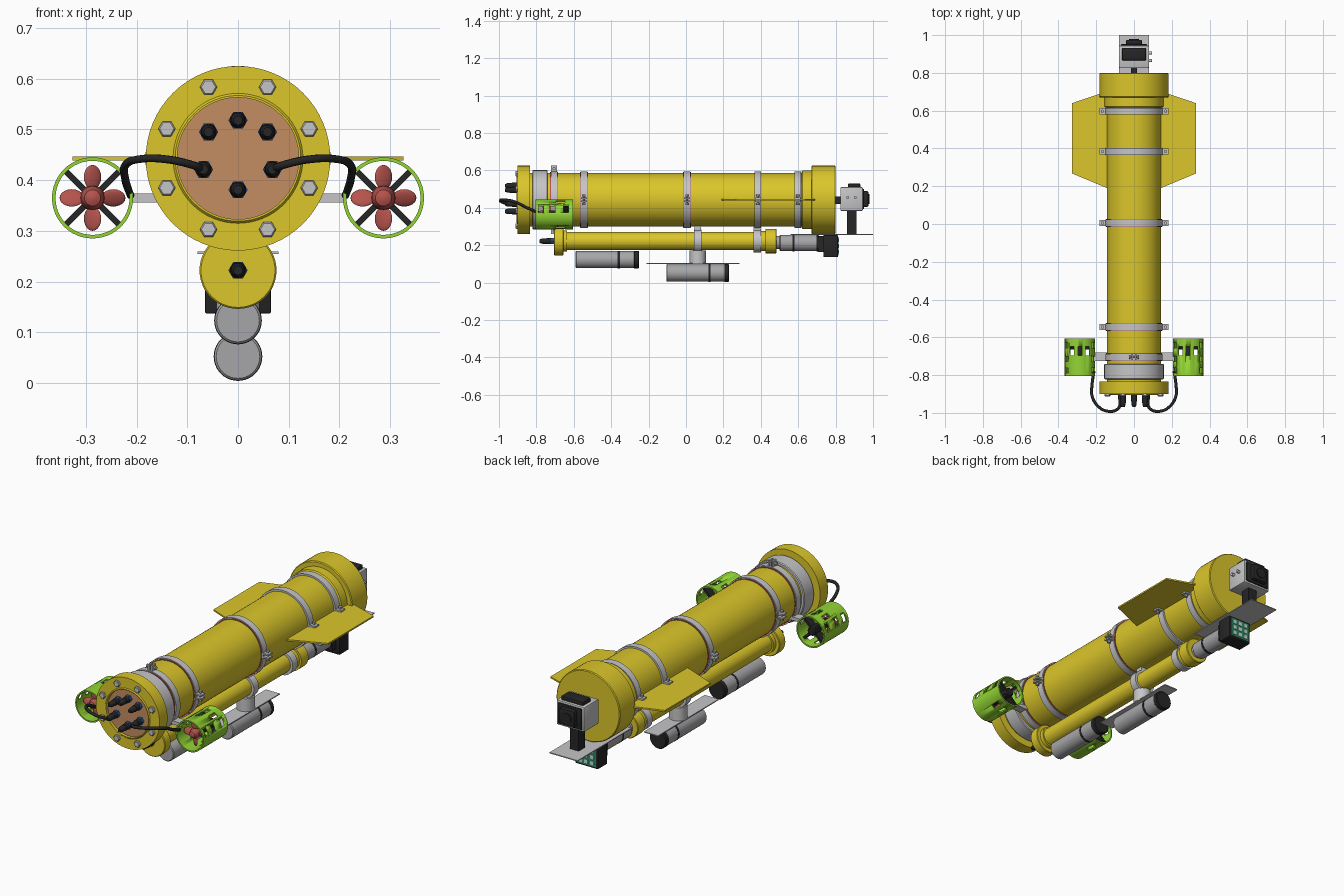
import bpy, bmesh, math
from mathutils import Matrix, Vector

if "Cube" in bpy.data.objects:
    bpy.data.objects.remove(bpy.data.objects["Cube"])

def mat(name, r, g, b):
    m = bpy.data.materials.new(name)
    m.diffuse_color = tuple((c / 255) ** 2.2 for c in (r, g, b)) + (1,)
    m.use_nodes = True
    m.node_tree.nodes["Principled BSDF"].inputs["Base Color"].default_value = m.diffuse_color
    return m

YELLOW = mat("hull yellow", 218, 197, 46)
GREY = mat("light grey", 196, 196, 198)
STEEL = mat("pod grey", 165, 165, 168)
BLACK = mat("black", 42, 42, 43)
GREEN = mat("lime green", 145, 212, 55)
COPPER = mat("copper", 196, 140, 98)
RED = mat("propeller red", 180, 84, 78)
BLUE = mat("connector blue", 40, 85, 150)
TEAL = mat("panel teal", 50, 140, 105)
WHITE = mat("lamp white", 190, 220, 208)
HZ = 0.443          # main hull axis height
TZ = 0.222          # lower tube axis height

def finish(name, bm, m, matrix=None):
    if matrix is not None:
        bm.transform(matrix)
    bmesh.ops.recalc_face_normals(bm, faces=bm.faces[:])
    for f in bm.faces:
        f.smooth = True
    for e in bm.edges:
        e.smooth = len(e.link_faces) == 2 and e.calc_face_angle(0) < 0.6
    me = bpy.data.meshes.new(name)
    bm.to_mesh(me)
    bm.free()
    me.materials.append(m)
    ob = bpy.data.objects.new(name, me)
    bpy.context.collection.objects.link(ob)
    return ob

def lathe(name, profile, x, z, m, seg=48, hollow=False, matrix=None):
    """Turn (radius, y) points around the y direction."""
    bm = bmesh.new()
    rings = [[bm.verts.new((r * math.cos(2 * math.pi * i / seg), y, r * math.sin(2 * math.pi * i / seg)))
              for i in range(seg)] for r, y in profile]
    pairs = list(zip(rings, rings[1:])) + ([(rings[-1], rings[0])] if hollow else [])
    for a, b in pairs:
        for i in range(seg):
            j = (i + 1) % seg
            bm.faces.new((a[i], a[j], b[j], b[i]))
    if not hollow:
        bm.faces.new(rings[0])
        bm.faces.new(rings[-1])
    return finish(name, bm, m, matrix if matrix is not None else Matrix.Translation((x, 0, z)))

def cyl(name, r, y0, y1, x, z, m, seg=48, b=0.0):
    prof = [(r - b, y0), (r, y0 + b), (r, y1 - b), (r - b, y1)] if b else [(r, y0), (r, y1)]
    return lathe(name, prof, x, z, m, seg)

def ring(name, ri, ro, y0, y1, x, z, m, seg=64):
    return lathe(name, [(ri, y0), (ro, y0), (ro, y1), (ri, y1)], x, z, m, seg, True)

def box(name, x0, x1, y0, y1, z0, z1, m, bevel=0.0, matrix=None):
    bm = bmesh.new()
    bmesh.ops.create_cube(bm, size=1)
    bm.transform(Matrix.Translation(((x0 + x1) / 2, (y0 + y1) / 2, (z0 + z1) / 2))
                 @ Matrix.Diagonal((x1 - x0, y1 - y0, z1 - z0, 1)))
    if bevel:
        bmesh.ops.bevel(bm, geom=bm.edges[:], offset=bevel, segments=2, affect='EDGES', profile=0.5)
    return finish(name, bm, m, matrix)

def upright(x, y, z):
    return Matrix.Translation((x, y, z)) @ Matrix.Rotation(math.pi / 2, 4, 'X')

# main hull with its end rings
cyl("hull_tube", 0.143, -0.84, 0.64, 0, HZ, YELLOW, 64)
ring("front_flange", 0.12, 0.182, -0.90, -0.835, 0, HZ, YELLOW)
lathe("flange_lip", [(0.12, -0.893), (0.12, -0.905), (0.124, -0.905), (0.129, -0.899), (0.129, -0.893)],
      0, HZ, YELLOW, 64, True)
cyl("end_plate", 0.121, -0.89, -0.84, 0, HZ, COPPER, 64)
cyl("front_collar", 0.158, -0.822, -0.74, 0, HZ, GREY, 64, 0.004)
lathe("rear_cap", [(0.150, 0.617), (0.156, 0.623), (0.156, 0.67), (0.178, 0.67), (0.182, 0.674),
                   (0.182, 0.796), (0.178, 0.80)], 0, HZ, YELLOW, 64)

# flange bolts
for k in range(8):
    a = math.radians(22.5 + 45 * k)
    cyl("flange_bolt", 0.017, -0.912, -0.89, 0.152 * math.cos(a), HZ + 0.152 * math.sin(a), GREY, 6, 0.003)

# cable connectors
def connector(x, z, y):
    cyl("connector_base", 0.019, y - 0.016, y + 0.01, x, z, BLUE, 6)
    cyl("connector_nut", 0.0165, y - 0.04, y - 0.01, x, z, BLACK, 12)
    lathe("connector_boot", [(0.015, y - 0.04), (0.014, y - 0.065), (0.009, y - 0.078)], x, z, BLACK, 16)

for x, z in ((0, 0.518), (-0.058, 0.495), (0.058, 0.495), (-0.068, 0.421), (0.068, 0.421), (0, 0.381)):
    connector(x, z, -0.89)
connector(0, TZ, -0.705)

# hull straps with clamp ears on two opposite sides
def strap(y, turn, gasket):
    if gasket:
        ring("strap_gasket", 0.142, 0.1475, y - 0.021, y + 0.021, 0, HZ, RED)
    ring("hull_strap", 0.142, 0.152, y - 0.018, y + 0.018, 0, HZ, GREY)
    for side in (0, math.pi):
        m = Matrix.Translation((0, y, HZ)) @ Matrix.Rotation(turn + side, 4, 'Y')
        for s in (-1, 1):
            box("clamp_ear", 0.148, 0.182, -0.016, 0.016, s * 0.009 - 0.004, s * 0.009 + 0.004, GREY, 0, m)
        lathe("clamp_bolt", [(0.009, -0.027), (0.009, -0.018), (0.005, -0.018), (0.005, 0.018),
                             (0.009, 0.018), (0.009, 0.027)], 0, 0, GREY, 8, False, m @ upright(0.167, 0, 0))

for y, turn, gasket in ((0.597, 0, 0), (0.384, 0, 0), (0.005, 0, 1), (-0.545, 0, 1), (-0.705, math.pi / 2, 1)):
    strap(y, turn, gasket)

# side fins
for s in (-1, 1):
    bm = bmesh.new()
    pts = [(0.13, 0.185), (0.327, 0.267), (0.327, 0.64), (0.18, 0.69), (0.13, 0.70)]
    f = bm.faces.new([bm.verts.new((s * x, y, HZ - 0.004)) for x, y in pts])
    top = bmesh.ops.extrude_face_region(bm, geom=[f])["geom"]
    bmesh.ops.translate(bm, vec=(0, 0, 0.008), verts=[v for v in top if isinstance(v, bmesh.types.BMVert)])
    finish("side_fin", bm, YELLOW)

# thrusters
PZ = 0.365
for s in (-1, 1):
    cx = s * 0.287
    box("thruster_arm", min(s * 0.11, s * 0.212), max(s * 0.11, s * 0.212), -0.725, -0.68, PZ - 0.009, PZ + 0.009, GREY)
    duct = ring("thruster_duct", 0.073, 0.080, -0.805, -0.605, cx, PZ, GREEN, 48)
    # vent slots through the duct wall
    bm = bmesh.new()
    slots = [((o, -0.672, t * 0.079), (0.021, 0.048, 0.05)) for o in (-0.042, 0, 0.042) for t in (-1, 1)]
    slots += [((t * 0.085, y, 0.03), (0.05, 0.027, 0.042)) for y in (-0.775, -0.715, -0.642) for t in (-1, 1)]
    for c, d in slots:
        bmesh.ops.create_cube(bm, size=1, matrix=Matrix.Translation((cx + c[0], c[1], PZ + c[2]))
                              @ Matrix.Diagonal((*d, 1)))
    cutter = finish("slot_cutter", bm, GREEN)
    cutter.hide_render = True
    mod = duct.modifiers.new("slots", 'BOOLEAN')
    mod.operation, mod.object, mod.solver = 'DIFFERENCE', cutter, 'EXACT'
    bpy.context.view_layer.objects.active = duct
    bpy.ops.object.modifier_apply(modifier=mod.name)
    bpy.data.objects.remove(cutter)
    # motor, struts and propeller
    cyl("motor", 0.022, -0.74, -0.61, cx, PZ, BLACK, 24, 0.005)
    lathe("propeller_hub", [(0.006, -0.79), (0.016, -0.785), (0.023, -0.77), (0.025, -0.735)], cx, PZ, RED, 24)
    for k in range(4):
        spin = Matrix.Translation((cx, 0, PZ)) @ Matrix.Rotation(k * math.pi / 2, 4, 'Y')
        box("motor_strut", 0.015, 0.075, -0.665, -0.625, -0.006, 0.006, BLACK, 0,
            spin @ Matrix.Rotation(math.pi / 4, 4, 'Y'))
        bm = bmesh.new()
        bmesh.ops.create_uvsphere(bm, u_segments=16, v_segments=10, radius=1)
        finish("propeller_blade", bm, RED, spin @ Matrix.Translation((0, -0.757, 0.041))
               @ Matrix.Rotation(0.45, 4, 'Z') @ Matrix.Diagonal((0.019, 0.005, 0.024, 1)))
    # power cable
    cu = bpy.data.curves.new("thruster_cable", 'CURVE')
    cu.dimensions = '3D'
    cu.bevel_depth, cu.bevel_resolution, cu.resolution_u = 0.008, 2, 8
    path = [(0.068, -0.95, 0.421), (0.09, -0.982, 0.43), (0.14, -0.991, 0.441), (0.19, -0.965, 0.442),
            (0.222, -0.91, 0.43), (0.222, -0.85, 0.40), (0.212, -0.78, 0.37)]
    sp = cu.splines.new('BEZIER')
    sp.bezier_points.add(len(path) - 1)
    for p, (x, y, z) in zip(sp.bezier_points, path):
        p.co = (s * x, y, z)
        p.handle_left_type = p.handle_right_type = 'AUTO'
    cu.materials.append(BLACK)
    bpy.context.collection.objects.link(bpy.data.objects.new("thruster_cable", cu))

# lower tube with end caps
lathe("lower_tube", [(0.073, -0.705), (0.076, -0.702), (0.076, -0.658), (0.073, -0.655), (0.056, -0.655),
                     (0.056, -0.635), (0.048, -0.635), (0.048, 0.40), (0.054, 0.40), (0.054, 0.425),
                     (0.065, 0.425), (0.065, 0.482), (0.062, 0.485)], 0, TZ, YELLOW, 48)
for y in (0.063, 0.38):
    ring("tube_strap", 0.046, 0.061, y - 0.02, y + 0.02, 0, TZ, GREY, 48)
    box("strap_spacer", -0.02, 0.02, y - 0.018, y + 0.018, TZ + 0.055, HZ - 0.14, GREY)

# sensor pods with dark bands
def pod(y0, y1, z, r, band, cap):
    cyl("pod_body", r, y0, y1 - cap / 2, 0, z, STEEL, 40, 0.004)
    ring("pod_band", r - 0.004, r + 0.001, band - 0.006, band + 0.006, 0, z, BLACK, 40)
    cyl("pod_cap", r + 0.001, y1 - cap, y1, 0, z, BLACK, 40, 0.004)

pod(-0.59, -0.25, 0.123, 0.046, -0.36, 0.03)
pod(-0.105, 0.23, 0.052, 0.047, 0.125, 0.028)
pod(0.50, 0.71, 0.212, 0.044, 0.575, 0.015)
cyl("pod_link", 0.035, 0.48, 0.51, 0, 0.215, STEEL, 32)

# hanging mount of the lowest pod
lathe("pod_post", [(0.043, -0.034), (0.043, 0.034)], 0, 0, GREY, 32, False, upright(0, 0.063, 0.137))
lathe("pod_post_neck", [(0.025, -0.02), (0.025, 0.02)], 0, 0, GREY, 32, False, upright(0, 0.063, 0.175))
box("pod_plate", -0.04, 0.04, -0.21, 0.285, 0.099, 0.104, GREY)

# rear tray and lamp box
box("rear_tray", -0.08, 0.08, 0.56, 1.0, 0.254, 0.259, GREY)
box("lamp_neck", -0.045, 0.045, 0.705, 0.74, 0.165, 0.25, BLACK)
box("lamp_box", -0.065, 0.065, 0.735, 0.812, 0.137, 0.254, BLACK, 0.003)
box("lamp_panel", -0.055, 0.055, 0.81, 0.815, 0.146, 0.245, TEAL)
for i in (-1, 0, 1):
    for j in (-1, 0, 1):
        x, z = i * 0.034, 0.1955 + j * 0.031
        box("lamp_cell", x - 0.011, x + 0.011, 0.813, 0.818, z - 0.01, z + 0.01, WHITE)

# rear camera
box("camera_post", -0.025, 0.025, 0.862, 0.912, 0.255, 0.39, BLACK)
box("camera_link", -0.016, 0.016, 0.79, 0.83, 0.42, 0.46, BLACK)
box("camera_body", -0.08, 0.08, 0.825, 0.945, 0.383, 0.511, GREY, 0.006)
box("camera_top_pad", -0.063, 0.063, 0.866, 0.932, 0.505, 0.53, BLACK, 0.005)
box("camera_face", -0.068, 0.068, 0.94, 0.952, 0.393, 0.501, BLACK, 0.004)
box("lens_hood", -0.043, 0.043, 0.945, 0.975, 0.405, 0.49, BLACK, 0.007)
cyl("lens", 0.027, 0.97, 0.98, 0, 0.447, BLACK, 32)
for y in (0.865, 0.905):
    lathe("camera_button", [(0.008, -0.012), (0.008, 0.012)], 0, 0, GREY, 12, False,
          Matrix.Translation((0.083, y, 0.455)) @ Matrix.Rotation(math.pi / 2, 4, 'Z'))
